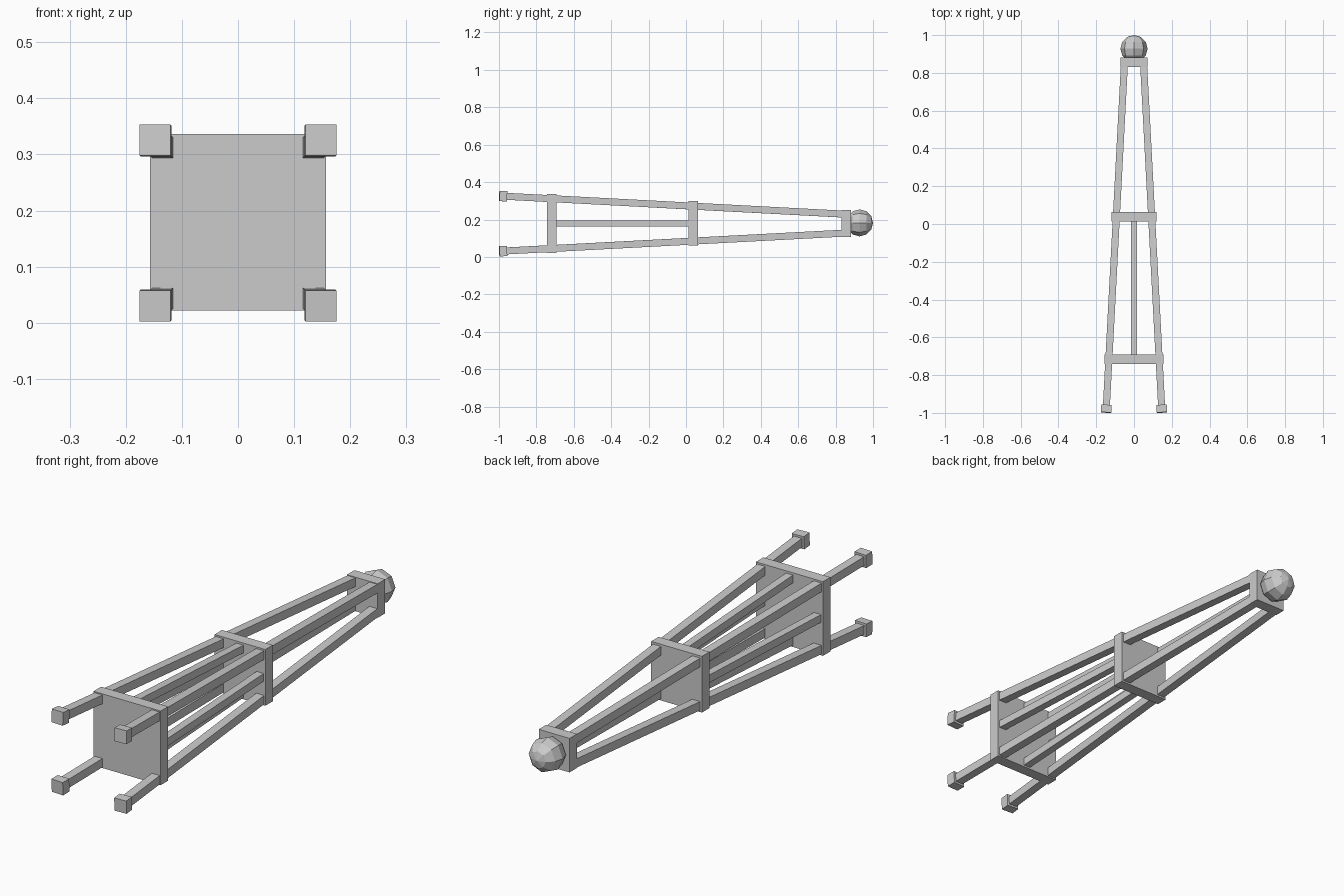
import bpy, math
from mathutils import Vector

if "Cube" in bpy.data.objects:
    bpy.data.objects.remove(bpy.data.objects["Cube"])

ZC = 0.178   # height of the tower's long axis


def spread(y):
    """Distance of a leg's centre line from the axis at position y."""
    return 0.147 - 0.0527 * (y + 0.98)


def box(name, centre, size, rotation=(0, 0, 0)):
    bpy.ops.mesh.primitive_cube_add(size=1, location=centre, rotation=rotation)
    ob = bpy.context.object
    ob.name = name
    ob.scale = size
    return ob


def bar(name, sx, sz, y0, y1, width):
    """Square bar following the taper, on side sx, sz of the axis."""
    a = Vector((sx * spread(y0), y0, ZC + sz * spread(y0)))
    b = Vector((sx * spread(y1), y1, ZC + sz * spread(y1)))
    rot = (b - a).to_track_quat('Y', 'Z').to_euler()
    return box(name, (a + b) / 2, (width, (b - a).length, width), rot)


# four legs with slightly wider feet
for sx in (-1, 1):
    for sz in (-1, 1):
        tag = ("left" if sx < 0 else "right") + ("_lower" if sz < 0 else "_upper")
        bar("leg_" + tag, sx, sz, -0.98, 0.86, 0.037)
        bar("foot_" + tag, sx, sz, -0.998, -0.958, 0.055)

# struts at the middle of each face of the lower section
for name, sx, sz in (("left", -1, 0), ("right", 1, 0), ("lower", 0, -1), ("upper", 0, 1)):
    bar("strut_" + name, sx, sz, -0.70, 0.03, 0.033)

# cross plates
for name, y, half in (("base_plate", -0.717, 0.157),
                      ("middle_plate", 0.038, 0.119),
                      ("top_plate", 0.857, 0.072)):
    box(name, (0, y, ZC + 0.001), (2 * half, 0.05, 2 * half))

# faceted ball at the tip
bpy.ops.mesh.primitive_uv_sphere_add(segments=8, ring_count=6, radius=0.072,
                                     location=(0, 0.928, 0.182),
                                     rotation=(math.pi / 2, 0, 0))
bpy.context.object.name = "tip_ball"
